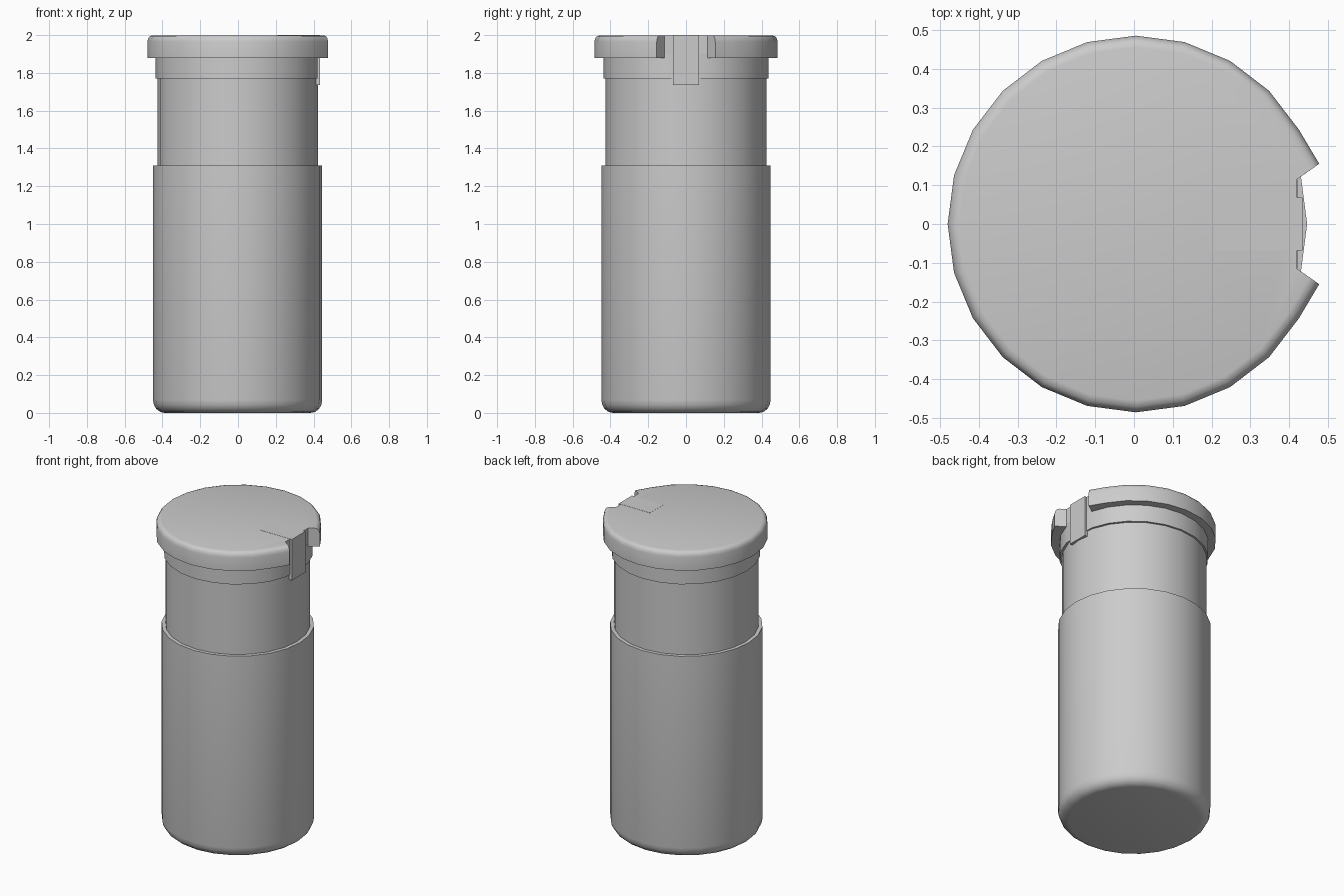
import bpy, bmesh
from math import cos, sin, radians

if "Cube" in bpy.data.objects:
    bpy.data.objects.remove(bpy.data.objects["Cube"])

SIDES = 24


def finish(name, bm):
    bmesh.ops.recalc_face_normals(bm, faces=bm.faces)
    mesh = bpy.data.meshes.new(name)
    bm.to_mesh(mesh)
    bm.free()
    obj = bpy.data.objects.new(name, mesh)
    bpy.context.collection.objects.link(obj)
    bpy.ops.object.select_all(action='DESELECT')
    obj.select_set(True)
    bpy.context.view_layer.objects.active = obj
    bpy.ops.object.shade_smooth_by_angle(angle=radians(40))
    return obj


def loft(name, rings):
    """Skin a stack of equal-length point rings and close both ends."""
    bm = bmesh.new()
    rows = [[bm.verts.new(p) for p in ring] for ring in rings]
    n = len(rows[0])
    for a, b in zip(rows, rows[1:]):
        for i in range(n):
            j = (i + 1) % n
            bm.faces.new((a[i], a[j], b[j], b[i]))
    bm.faces.new(rows[0])
    bm.faces.new(rows[-1])
    return finish(name, bm)


def circle(r, z, cx=0.0, max_x=1.0):
    step = 360 / SIDES
    return [(min(cx + r * cos(radians(i * step)), max_x), r * sin(radians(i * step)), z)
            for i in range(SIDES)]


def lathe(name, profile, cx=0.0, max_x=1.0):
    return loft(name, [circle(r, z, cx, max_x) for r, z in profile])


# Lower sleeve with rounded base
lathe("body_sleeve", [(0.385, 0), (0.41, 0.005), (0.431, 0.021), (0.443, 0.042),
                      (0.448, 0.068), (0.448, 1.31)], -0.002)

# Narrower neck and the collar beneath the lid, flattened behind the clip
lathe("neck", [(0.425, 1.29), (0.425, 1.9)], -0.002)
lathe("collar", [(0.437, 1.77), (0.437, 1.9)], 0.001, 0.421)


# Lid: rounded top rim, flared notch on the +x side
def lid_ring(inset, z):
    r = 0.485 - inset
    rim = [(0.005 + r * cos(radians(a)), r * sin(radians(a)), z) for a in range(30, 331, 15)]
    cx, cy = 0.477 - inset * 0.82, 0.155 - inset * 0.57
    return rim + [(cx, -cy, z), (0.42, -0.115, z), (0.42, 0.115, z), (cx, cy, z)]


lid_profile = [(0, 1.88), (0, 1.966), (0.004, 1.982), (0.014, 1.995), (0.03, 1.999)]
loft("lid", [lid_ring(i, z) for i, z in lid_profile])

# Clip: a strip along the lid top folding down over the collar
clip = [(0.21, 2.0), (0.434, 2.0), (0.434, 1.735), (0.412, 1.735), (0.412, 1.96), (0.21, 1.96)]
loft("clip", [[(x, y, z) for x, z in clip] for y in (-0.068, 0.068)])
